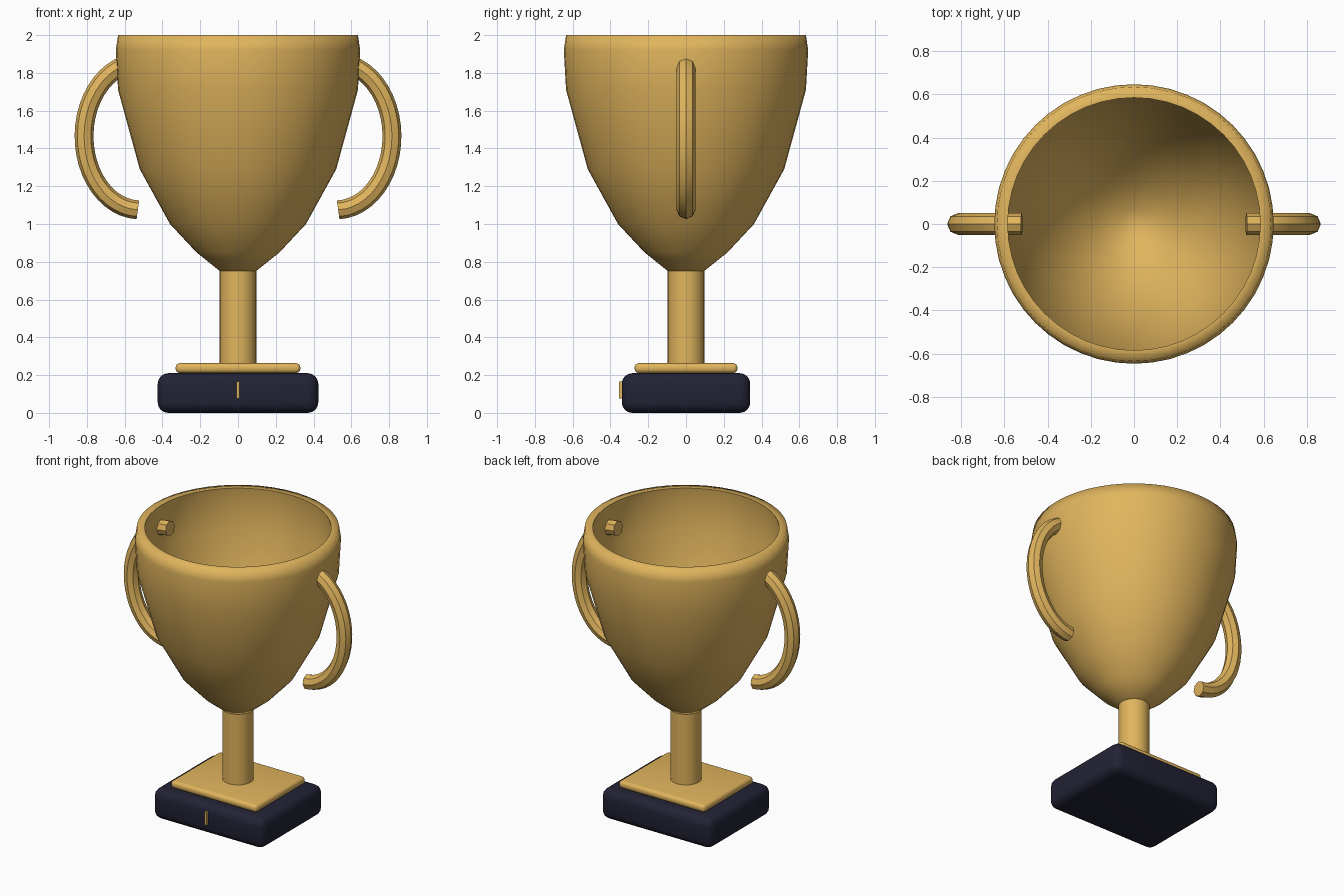
import bpy, bmesh, math

if "Cube" in bpy.data.objects:
    bpy.data.objects.remove(bpy.data.objects["Cube"], do_unlink=True)


def material(name, rgb):
    m = bpy.data.materials.new(name)
    m.use_nodes = True
    m.diffuse_color = (*rgb, 1)
    m.node_tree.nodes["Principled BSDF"].inputs["Base Color"].default_value = (*rgb, 1)
    return m


gold = material("gold", (0.75, 0.46, 0.11))
navy = material("dark_navy", (0.016, 0.016, 0.035))


def activate(ob):
    bpy.ops.object.select_all(action="DESELECT")
    ob.select_set(True)
    bpy.context.view_layer.objects.active = ob


def finish(ob, name, mat, angle=40):
    ob.name = ob.data.name = name
    ob.data.materials.clear()
    ob.data.materials.append(mat)
    activate(ob)
    bpy.ops.object.shade_smooth_by_angle(angle=math.radians(angle))
    return ob


def lathe(name, profile, mat, steps=48, angle=40):
    """Spin an (r, z) profile around the z axis."""
    bm = bmesh.new()
    verts = [bm.verts.new((r, 0, z)) for r, z in profile]
    edges = [bm.edges.new(pair) for pair in zip(verts, verts[1:])]
    bmesh.ops.spin(bm, geom=verts + edges, cent=(0, 0, 0), axis=(0, 0, 1),
                   angle=math.tau, steps=steps)
    bmesh.ops.remove_doubles(bm, verts=bm.verts, dist=1e-4)
    bmesh.ops.recalc_face_normals(bm, faces=bm.faces)
    me = bpy.data.meshes.new(name)
    bm.to_mesh(me)
    bm.free()
    ob = bpy.data.objects.new(name, me)
    bpy.context.collection.objects.link(ob)
    return finish(ob, name, mat, angle)


def block(name, size, centre, bevel, mat, segments=4):
    bpy.ops.mesh.primitive_cube_add(size=1, location=centre)
    ob = bpy.context.object
    ob.scale = size
    bpy.ops.object.transform_apply(location=False, rotation=False, scale=True)
    if bevel:
        mod = ob.modifiers.new("rounded_edges", "BEVEL")
        mod.width, mod.segments = bevel, segments
        bpy.ops.object.modifier_apply(modifier=mod.name)
    return finish(ob, name, mat)


def handle(name, side):
    """Half-ellipse tube whose upper end pokes through the cup wall."""
    cu = bpy.data.curves.new(name, "CURVE")
    cu.dimensions = "3D"
    cu.bevel_depth, cu.bevel_resolution = 0.05, 2
    cu.use_fill_caps = True
    n = 24
    sp = cu.splines.new("POLY")
    sp.points.add(n)
    for i, p in enumerate(sp.points):
        a = math.radians(-88 + 178 * i / n)
        p.co = (side * (0.52 + 0.295 * math.cos(a)), 0, 1.465 + 0.39 * math.sin(a), 1)
    ob = bpy.data.objects.new(name, cu)
    bpy.context.collection.objects.link(ob)
    activate(ob)
    bpy.ops.object.convert(target="MESH")
    return finish(bpy.context.object, name, gold)


# Plinth with its gold plate and small front tab
block("plinth", (0.85, 0.68, 0.21), (0, 0, 0.105), 0.055, navy)
block("top_plate", (0.66, 0.544, 0.052), (0, 0, 0.237), 0.022, gold)
block("front_tab", (0.016, 0.03, 0.09), (0, -0.34, 0.12), 0, gold)

# Stem
lathe("stem", [(0, 0.24), (0.097, 0.24), (0.097, 0.76), (0, 0.76)], gold, 32)

# Hollow cup: outer wall up, over the rim, inner wall down
outer = [(0, 0.75), (0.095, 0.75), (0.22, 0.85), (0.36, 1.0), (0.52, 1.29),
         (0.635, 1.71), (0.647, 1.92), (0.635, 2.0)]
inner = [(0.585, 2.0), (0.595, 1.92), (0.583, 1.72), (0.47, 1.31),
         (0.315, 1.03), (0.18, 0.9), (0.07, 0.82), (0, 0.81)]
lathe("cup", outer + inner, gold, 48, 85)

# Handles
handle("left_handle", 1)
handle("right_handle", -1)
